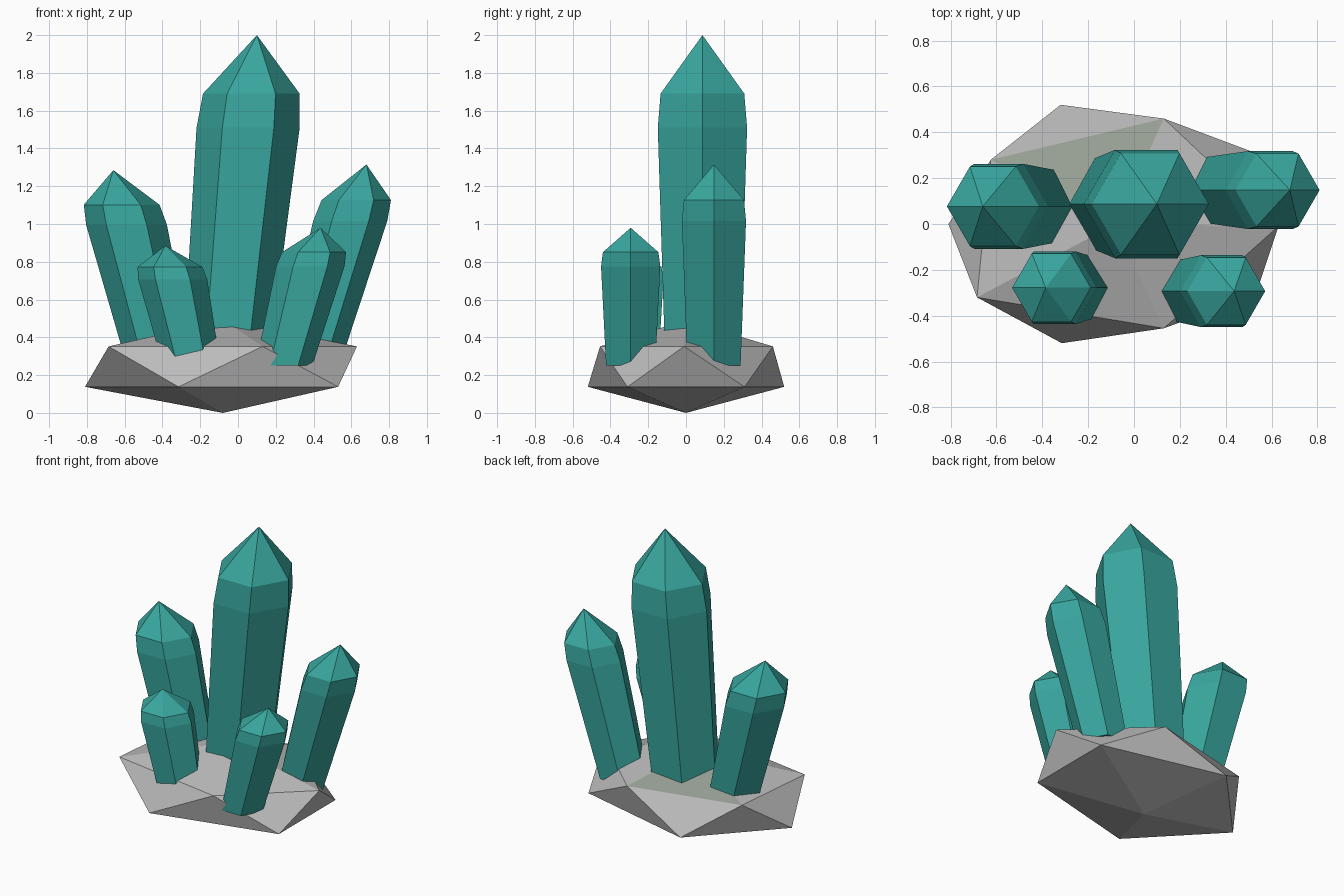
import bpy, bmesh, math

if "Cube" in bpy.data.objects:
    bpy.data.objects.remove(bpy.data.objects["Cube"])


def material(name, rgb):
    m = bpy.data.materials.new(name)
    m.diffuse_color = (*rgb, 1)
    m.use_nodes = True
    m.node_tree.nodes["Principled BSDF"].inputs["Base Color"].default_value = m.diffuse_color
    return m


TEAL = material("teal_crystal", (0.04, 0.385, 0.345))
GREY = material("grey_rock", (0.5, 0.5, 0.5))
MOSS = material("mossy_rock", (0.31, 0.35, 0.30))


def finish(name, bm, mats):
    bmesh.ops.recalc_face_normals(bm, faces=bm.faces[:])
    me = bpy.data.meshes.new(name)
    for m in mats:
        me.materials.append(m)
    bm.normal_update()
    if len(mats) > 1:
        # the nearly level back face of the rock is mossy
        for f in bm.faces:
            c = f.calc_center_median()
            if f.normal.z > 0.5 and c.z > 0.37 and c.y > 0.2 and c.x < 0:
                f.material_index = 1
    bm.to_mesh(me)
    bm.free()
    ob = bpy.data.objects.new(name, me)
    bpy.context.collection.objects.link(ob)


# Rock base: squashed, uneven icosahedron
bm = bmesh.new()
low = [bm.verts.new((x, y, 0.138)) for x, y in
       [(-.81, 0), (-.32, .52), (.53, .31), (.53, -.31), (-.315, -.52)]]
up = [bm.verts.new((x, y, 0.352)) for x, y in
      [(-.625, .28), (.13, .46), (.63, -.01), (.13, -.455), (-.685, -.32)]]
bottom = bm.verts.new((-.08, 0, 0))
top = bm.verts.new((-.08, 0, 0.49))
for i in range(5):
    j = (i + 1) % 5
    bm.faces.new((low[i], low[j], bottom))
    bm.faces.new((low[i], low[j], up[i]))
    bm.faces.new((up[i], up[j], low[j]))
    bm.faces.new((up[i], up[j], top))
finish("rock_base", bm, [GREY, MOSS])

# Crystals: leaning six-sided columns with level rings and a point
BASE_Z = 0.25


def crystal(name, base_x, tip_x, y, tip_z, radius):
    bm = bmesh.new()
    rings = []
    for t, s in [(0, 0.83), (0.72, 1.0), (0.823, 0.937)]:
        cx = base_x + (tip_x - base_x) * t
        z = BASE_Z + (tip_z - BASE_Z) * t
        rings.append([bm.verts.new((cx + radius * s * math.cos(k * math.pi / 3),
                                    y + radius * s * math.sin(k * math.pi / 3), z))
                      for k in range(6)])
    tip = bm.verts.new((tip_x, y, tip_z))
    bm.faces.new(rings[0])
    for k in range(6):
        n = (k + 1) % 6
        for a, b in zip(rings, rings[1:]):
            bm.faces.new((a[k], a[n], b[n], b[k]))
        bm.faces.new((rings[2][k], rings[2][n], tip))
    finish(name, bm, [TEAL])


crystal("main_crystal", -0.066, 0.10, 0.087, 2.0, 0.273)
crystal("left_crystal", -0.41, -0.66, 0.077, 1.285, 0.214)
crystal("right_crystal", 0.375, 0.68, 0.148, 1.315, 0.196)
crystal("front_left_crystal", -0.245, -0.385, -0.278, 0.885, 0.183)
crystal("front_right_crystal", 0.243, 0.437, -0.293, 0.98, 0.181)
